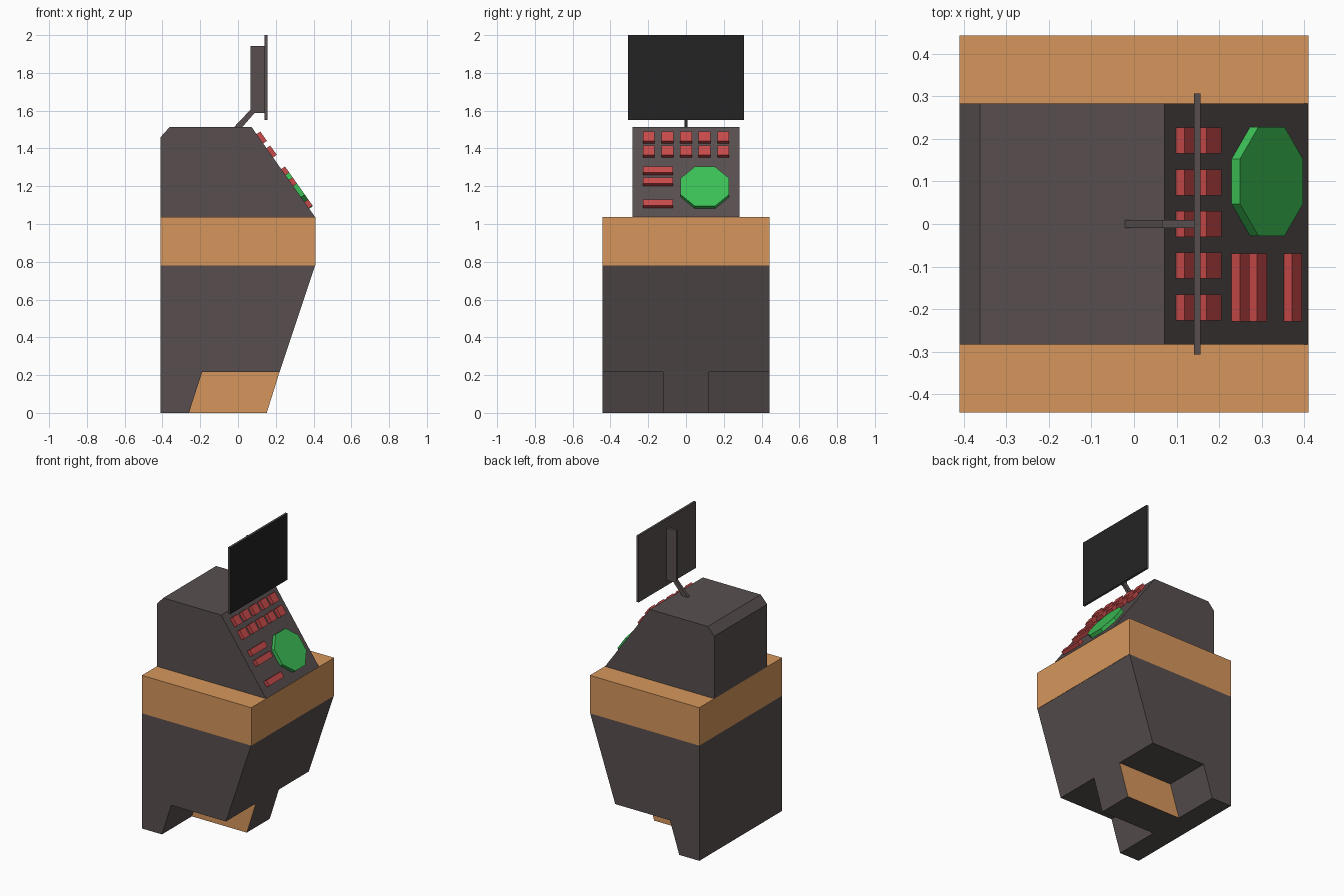
import bpy, bmesh, math
from mathutils import Vector

if "Cube" in bpy.data.objects:
    bpy.data.objects.remove(bpy.data.objects["Cube"])


def srgb(r, g, b):
    return [((c / 255 + 0.055) / 1.055) ** 2.4 for c in (r, g, b)] + [1.0]


def material(name, rgb):
    m = bpy.data.materials.new(name)
    m.diffuse_color = srgb(*rgb)
    m.use_nodes = True
    m.node_tree.nodes["Principled BSDF"].inputs["Base Color"].default_value = m.diffuse_color
    return m


GREY = material("warm grey", (88, 79, 79))
ORANGE = material("tan orange", (214, 150, 92))
BLACK = material("screen black", (36, 36, 36))
RED = material("button red", (200, 74, 74))
GREEN = material("dial green", (60, 192, 86))


def prism(name, base, offset, *mats):
    """Extrude the planar polygon 'base' along 'offset'."""
    bm = bmesh.new()
    a = [bm.verts.new(Vector(p)) for p in base]
    b = [bm.verts.new(Vector(p) + Vector(offset)) for p in base]
    n = len(a)
    bm.faces.new(a)
    bm.faces.new(b[::-1])
    for i in range(n):
        j = (i + 1) % n
        bm.faces.new((a[i], b[i], b[j], a[j]))
    bmesh.ops.recalc_face_normals(bm, faces=bm.faces)
    me = bpy.data.meshes.new(name)
    bm.to_mesh(me)
    bm.free()
    for m in mats:
        me.materials.append(m)
    ob = bpy.data.objects.new(name, me)
    bpy.context.collection.objects.link(ob)
    return ob


def side_profile(name, pts, y0, y1, *mats):
    return prism(name, [(x, y0, z) for x, z in pts], (0, y1 - y0, 0), *mats)


# Lower cabinet: leaning front, with a foot recess cut from each side
HALF_Y, POST = 0.443, 0.123
cabinet = side_profile("lower_cabinet",
                       [(-0.41, 0), (0.152, 0), (0.22, 0.216), (0.408, 0.78), (-0.41, 0.78)],
                       -HALF_Y, HALF_Y, GREY, ORANGE)
for s in (-1, 1):
    cutter = side_profile("recess_cutter",
                          [(-0.292, -0.1), (0.5, -0.1), (0.5, 0.216), (-0.19, 0.216)],
                          s * POST, s * 0.6, GREY)
    cutter.hide_render = True
    mod = cabinet.modifiers.new("recess", "BOOLEAN")
    mod.operation = "DIFFERENCE"
    mod.solver = "EXACT"
    mod.object = cutter
    bpy.context.view_layer.objects.active = cabinet
    bpy.ops.object.modifier_apply(modifier=mod.name)
    bpy.data.objects.remove(cutter)
# Inner sides of the centre post are orange
for p in cabinet.data.polygons:
    inner = abs(p.normal.y) > 0.9 and abs(p.center.y) < 0.2
    p.material_index = 1 if inner else 0

# Orange band around the waist
side_profile("waist_band", [(-0.41, 0.78), (0.41, 0.78), (0.41, 1.037), (-0.41, 1.037)],
             -HALF_Y, HALF_Y, ORANGE)

# Upper console with sloping control panel
TOP, BOT = Vector((0.072, 0, 1.513)), Vector((0.408, 0, 1.037))
side_profile("console", [(-0.41, 1.037), (BOT.x, BOT.z), (TOP.x, TOP.z),
                         (-0.362, 1.513), (-0.41, 1.46)], -0.283, 0.283, GREY)

# Controls lie on the panel: s runs down the slope, y across it
DOWN = (BOT - TOP).normalized()
OUT = Vector((-DOWN.z, 0, DOWN.x))
THICK = 0.024


def pad(name, pts, mat):
    base = [TOP + DOWN * s + Vector((0, y, 0)) - OUT * 0.003 for y, s in pts]
    prism(name, base, OUT * (THICK + 0.003), mat)


def bar(name, y, width, s, length):
    h = width / 2
    pad(name, [(y - h, s), (y + h, s), (y + h, s + length), (y - h, s + length)], RED)


for r, s in enumerate((0.046, 0.137)):
    for c in range(5):
        bar(f"button_{r}_{c}", (c - 2) * 0.098, 0.061, s, 0.06)
for i, s in enumerate((0.272, 0.342, 0.485)):
    bar(f"long_key_{i}", -0.149, 0.159, s, 0.04)

# Octagonal green display
R = 0.128 / math.cos(math.pi / 8)
pad("round_display", [(0.1 + R * math.cos((k + 0.5) * math.pi / 4),
                       0.401 + R * math.sin((k + 0.5) * math.pi / 4)) for k in range(8)], GREEN)

# Monitor stand and monitor; only the front of the monitor is black
side_profile("monitor_stand", [(-0.024, 1.51), (0.02, 1.51), (0.088, 1.588), (0.142, 1.588),
                               (0.142, 1.943), (0.066, 1.943), (0.066, 1.605)],
             -0.009, 0.009, GREY)
monitor = side_profile("monitor", [(0.141, 1.55), (0.156, 1.55), (0.156, 2.0), (0.141, 2.0)],
                       -0.306, 0.306, GREY, BLACK)
for p in monitor.data.polygons:
    p.material_index = 1 if p.normal.x > 0.9 else 0
